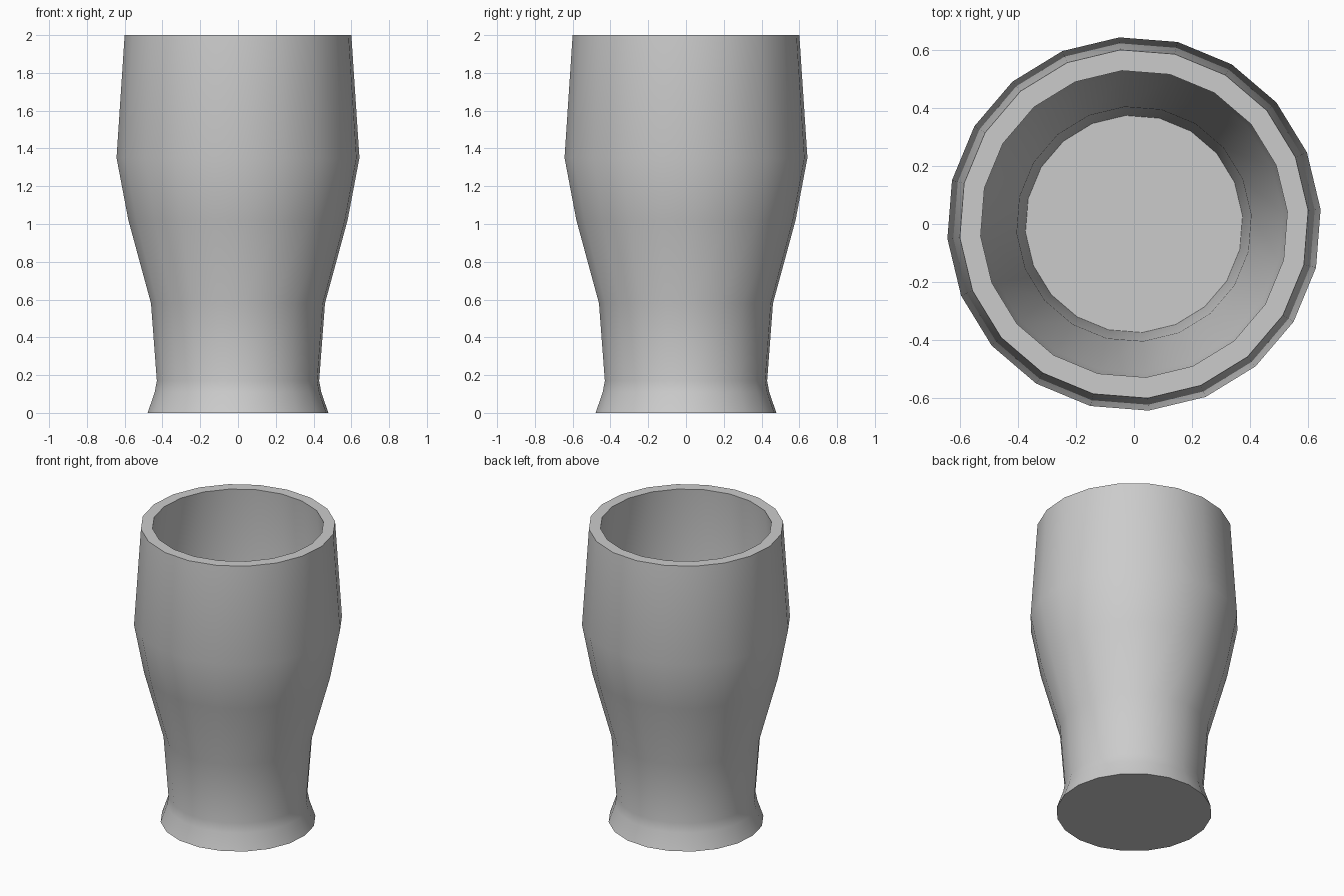
import bpy, bmesh
from math import cos, sin, radians

if "Cube" in bpy.data.objects:
    bpy.data.objects.remove(bpy.data.objects["Cube"])

SIDES = 20
TURN = radians(4.5)

# (radius, height) from the underside, up the outside, over the rim, down the inside
PROFILE = [(0.48, 0.0), (0.442, 0.11), (0.431, 0.17), (0.462, 0.58),
           (0.582, 1.02), (0.645, 1.35), (0.602, 2.0),
           (0.53, 2.0), (0.575, 1.35), (0.515, 1.03), (0.405, 0.6), (0.375, 0.14)]

bm = bmesh.new()
rings = []
for r, z in PROFILE:
    angles = [TURN + radians(360 / SIDES * i) for i in range(SIDES)]
    rings.append([bm.verts.new((r * cos(a), r * sin(a), z)) for a in angles])

# walls and rim
for low, high in zip(rings, rings[1:]):
    for i in range(SIDES):
        j = (i + 1) % SIDES
        bm.faces.new((low[i], low[j], high[j], high[i]))

# underside and inner floor
bm.faces.new(rings[0][::-1])
bm.faces.new(rings[-1])
bmesh.ops.recalc_face_normals(bm, faces=bm.faces)

mesh = bpy.data.meshes.new("drinking_glass")
bm.to_mesh(mesh)
bm.free()
glass = bpy.data.objects.new("drinking_glass", mesh)
bpy.context.collection.objects.link(glass)

bpy.context.view_layer.objects.active = glass
glass.select_set(True)
bpy.ops.object.shade_smooth_by_angle(angle=radians(35))
